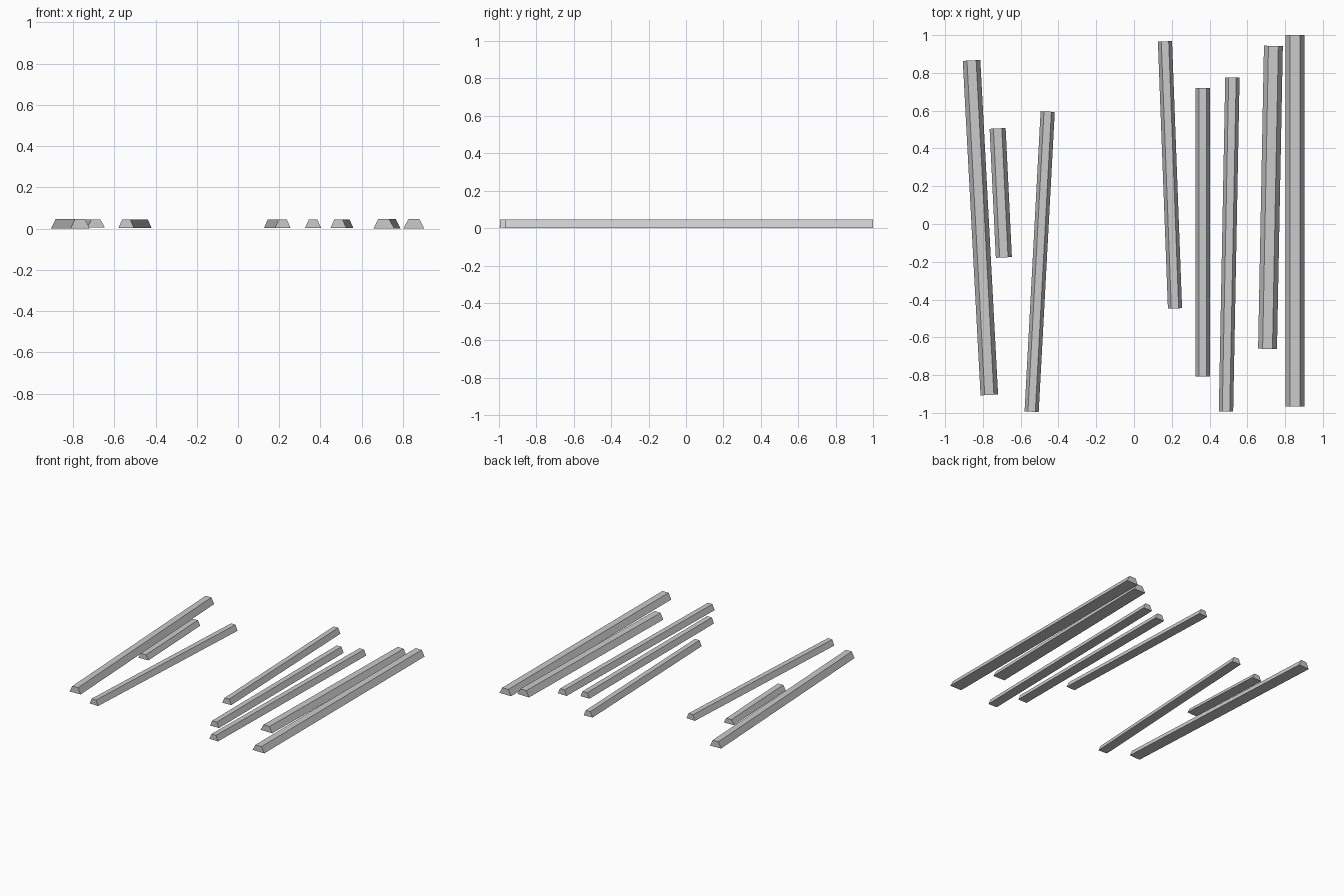
import bpy
import bmesh
from mathutils import Vector

cube = bpy.data.objects.get("Cube")
if cube:
    bpy.data.objects.remove(cube, do_unlink=True)

grey = bpy.data.materials.new("plain grey")
grey.use_nodes = True
colour = (0.6, 0.6, 0.6, 1)
grey.diffuse_color = colour
grey.node_tree.nodes["Principled BSDF"].inputs["Base Color"].default_value = colour


def beam(name, front, back, width, bottom=0.005, top=0.045):
    """Bar with a trapezoid section, running from front to back."""
    a, b = Vector(front), Vector(back)
    along = (b - a).normalized()
    side = Vector((-along.y, along.x)) * width / 2
    bm = bmesh.new()
    section = ((1, bottom), (-1, bottom), (-0.52, top), (0.52, top))
    ends = [[bm.verts.new((*(p + side * s), z)) for s, z in section] for p in (a, b)]
    for end in ends:
        bm.faces.new(end)
    for i in range(4):
        j = (i + 1) % 4
        bm.faces.new((ends[0][i], ends[0][j], ends[1][j], ends[1][i]))
    bmesh.ops.recalc_face_normals(bm, faces=bm.faces)
    mesh = bpy.data.meshes.new(name)
    bm.to_mesh(mesh)
    bm.free()
    mesh.materials.append(grey)
    bpy.context.collection.objects.link(bpy.data.objects.new(name, mesh))


# Beams on the right side
beam("right_outer_beam", (-0.766, -0.905), (-0.86, 0.866), 0.093, 0, 0.047)
beam("right_short_beam", (-0.689, -0.177), (-0.722, 0.506), 0.085, 0.006, 0.044)
beam("right_inner_beam", (-0.542, -0.994), (-0.457, 0.595), 0.075, 0.003)

# Beams on the left side
beam("left_inner_beam", (0.217, -0.447), (0.164, 0.967), 0.075, 0.003)
beam("left_second_beam", (0.364, -0.808), (0.364, 0.721), 0.077, 0.003)
beam("left_third_beam", (0.487, -0.993), (0.521, 0.775), 0.076, 0.003)
beam("left_fourth_beam", (0.707, -0.661), (0.738, 0.943), 0.1, 0.001, 0.047)
beam("left_outer_beam", (0.853, -0.967), (0.853, 1.0), 0.1, 0.001, 0.047)
